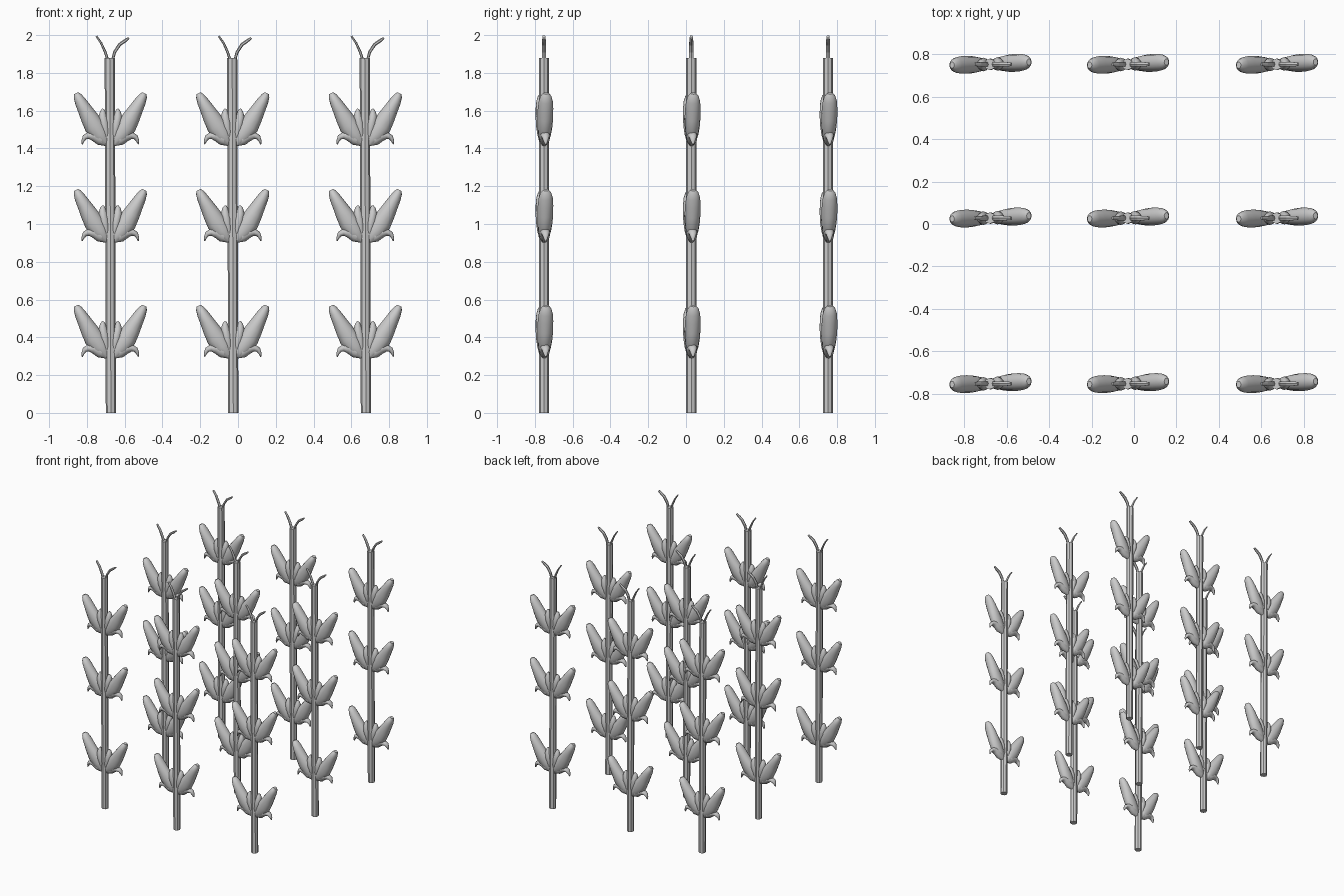
import bpy, bmesh
from math import cos, sin, pi
from mathutils import Vector

if "Cube" in bpy.data.objects:
    bpy.data.objects.remove(bpy.data.objects["Cube"])


def sweep(bm, stations, sides, shift=0.0, mirror=1):
    """Loft elliptical rings along an XZ path: stations are (x, z, in-plane radius, y radius)."""
    pts = [Vector((mirror * x, 0, z)) for x, z, _, _ in stations]
    rings = []
    for i, p in enumerate(pts):
        d = (pts[min(i + 1, len(pts) - 1)] - pts[max(i - 1, 0)]).normalized()
        n = Vector((d.z, 0, -d.x))
        rw, ry = stations[i][2:]
        y = shift * abs(p.x)
        rings.append([bm.verts.new(p + n * rw * cos(2 * pi * k / sides)
                                   + Vector((0, y + ry * sin(2 * pi * k / sides), 0)))
                      for k in range(sides)])
    for a, b in zip(rings, rings[1:]):
        for k in range(sides):
            j = (k + 1) % sides
            bm.faces.new((a[k], a[j], b[j], b[k]))
    bm.faces.new(rings[0][::-1])
    bm.faces.new(rings[-1])


def finish(bm, name, smooth):
    bmesh.ops.recalc_face_normals(bm, faces=bm.faces)
    me = bpy.data.meshes.new(name)
    bm.to_mesh(me)
    bm.free()
    for f in me.polygons:
        f.use_smooth = smooth and len(f.vertices) == 4
    return me


# Stalk: straight eight-sided pole, leaning very slightly
bm = bmesh.new()
sweep(bm, [(0.003, 0, .027, .027), (0, 1.0, .027, .027), (-.003, 1.88, .027, .027)], 8)
stalk = finish(bm, "stalk", False)

# Two thin curling blades at the tip
bm = bmesh.new()
sweep(bm, [(-.014, 1.87, .007, .013), (-.027, 1.91, .007, .013), (-.048, 1.957, .006, .012),
           (-.074, 1.995, .005, .009)], 6)
sweep(bm, [(.012, 1.87, .007, .013), (.023, 1.91, .008, .013), (.049, 1.95, .009, .013),
           (.075, 1.968, .009, .012), (.098, 1.985, .006, .009)], 6)
blades = finish(bm, "tip_blades", False)

# Leaf cluster: on each side a fat lobe, an inner bud and a drooping hook
main_lobe = [(.018, .292, .008, .010), (.03, .312, .026, .024), (.055, .348, .047, .034),
             (.085, .393, .053, .040), (.112, .440, .046, .042), (.138, .487, .037, .041),
             (.160, .526, .030, .037), (.174, .553, .022, .028), (.181, .567, .012, .015)]
inner_bud = [(.018, .31, .012, .015), (.024, .36, .021, .027), (.034, .41, .027, .032),
             (.040, .445, .023, .026), (.040, .472, .014, .016), (.038, .485, .005, .006)]
hook = [(.015, .300, .015, .014), (.05, .325, .035, .028), (.085, .343, .030, .028),
        (.115, .343, .019, .024), (.135, .334, .014, .019), (.145, .315, .008, .012),
        (.149, .297, .003, .005)]
bm = bmesh.new()
for side, shift in ((-1, -.02), (1, .06)):
    for part in (main_lobe, inner_bud, hook):
        sweep(bm, part, 12, shift, side)
leaves = finish(bm, "leaf_cluster", True)


def place(mesh, x, y, z=0):
    ob = bpy.data.objects.new(mesh.name, mesh)
    ob.location = (x, y, z)
    bpy.context.collection.objects.link(ob)


# Three by three field of plants
for x in (-.676, -.028, .674):
    for y in (-.752, .028, .752):
        place(stalk, x, y)
        place(blades, x, y)
        for z in (0, .613, 1.125):
            place(leaves, x, y, z)
